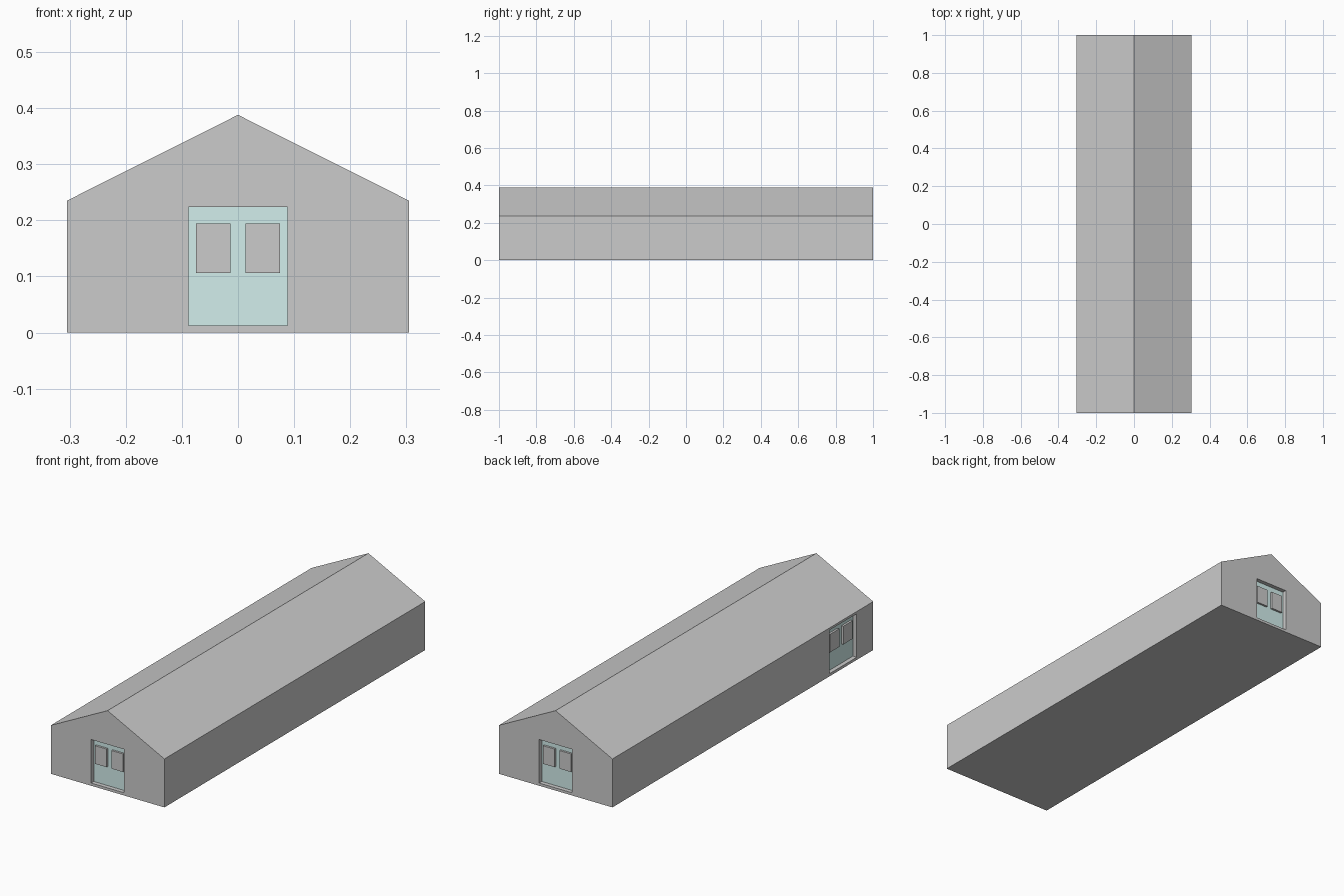
import bpy, bmesh
from math import radians
from mathutils import Matrix, Vector

if "Cube" in bpy.data.objects:
    bpy.data.objects.remove(bpy.data.objects["Cube"])

HALF_W, EAVE, RIDGE = 0.305, 0.235, 0.388
DOOR_Z0, DOOR_Z1 = 0.013, 0.224
RECESS = 0.0215

teal = bpy.data.materials.new("door_teal")
teal.diffuse_color = (0.65, 0.86, 0.84, 1)
teal.use_nodes = True
teal.node_tree.nodes["Principled BSDF"].inputs["Base Color"].default_value = teal.diffuse_color


def finish(name, bm, material=None):
    bmesh.ops.recalc_face_normals(bm, faces=bm.faces)
    mesh = bpy.data.meshes.new(name)
    bm.to_mesh(mesh)
    bm.free()
    if material:
        mesh.materials.append(material)
    ob = bpy.data.objects.new(name, mesh)
    bpy.context.collection.objects.link(ob)
    return ob


def box(name, lo, hi, frame, material=None):
    lo, hi = Vector(lo), Vector(hi)
    bm = bmesh.new()
    bmesh.ops.create_cube(bm, size=1)
    size = Matrix.Diagonal((*(hi - lo), 1))
    bmesh.ops.transform(bm, verts=bm.verts,
                        matrix=frame @ Matrix.Translation((lo + hi) / 2) @ size)
    return finish(name, bm, material)


# Gabled building body: end profile extruded along the length
bm = bmesh.new()
profile = [(-HALF_W, 0), (HALF_W, 0), (HALF_W, EAVE), (0, RIDGE), (-HALF_W, EAVE)]
end = bm.faces.new([bm.verts.new((x, -1, z)) for x, z in profile])
ext = bmesh.ops.extrude_face_region(bm, geom=[end])
new_verts = [g for g in ext["geom"] if isinstance(g, bmesh.types.BMVert)]
bmesh.ops.translate(bm, verts=new_verts, vec=(0, 2, 0))
if not end.is_valid or len(bm.faces) < 7:
    bm.faces.new([v for v in bm.verts if v.co.y < 0])
body = finish("building_body", bm)


def door(label, location, angle, width):
    """Recessed double door; local -y points out of the wall."""
    frame = Matrix.Translation(location) @ Matrix.Rotation(radians(angle), 4, 'Z')
    h, s = width / 2, width / 0.177
    cutter = box(label + "_door_cutter", (-h, -0.05, DOOR_Z0), (h, RECESS, DOOR_Z1), frame)
    cutter.hide_render = True
    cutter.hide_viewport = True
    cut = body.modifiers.new(label + "_opening", 'BOOLEAN')
    cut.operation, cut.solver, cut.object = 'DIFFERENCE', 'EXACT', cutter
    # Door panel
    box(label + "_door_panel", (-h, RECESS - 0.001, DOOR_Z0), (h, RECESS + 0.005, DOOR_Z1),
        frame, teal)
    # Pair of raised window panes
    for side, x0, x1 in (("left", -0.075, -0.013), ("right", 0.013, 0.075)):
        box(f"{label}_door_{side}_window", (x0 * s, RECESS - 0.011, 0.106),
            (x1 * s, RECESS + 0.002, 0.194), frame)


door("front", (0, -1, 0), 0, 0.177)
door("back", (0, 1, 0), 180, 0.177)
door("side", (-HALF_W, -0.77, 0), -90, 0.207)
